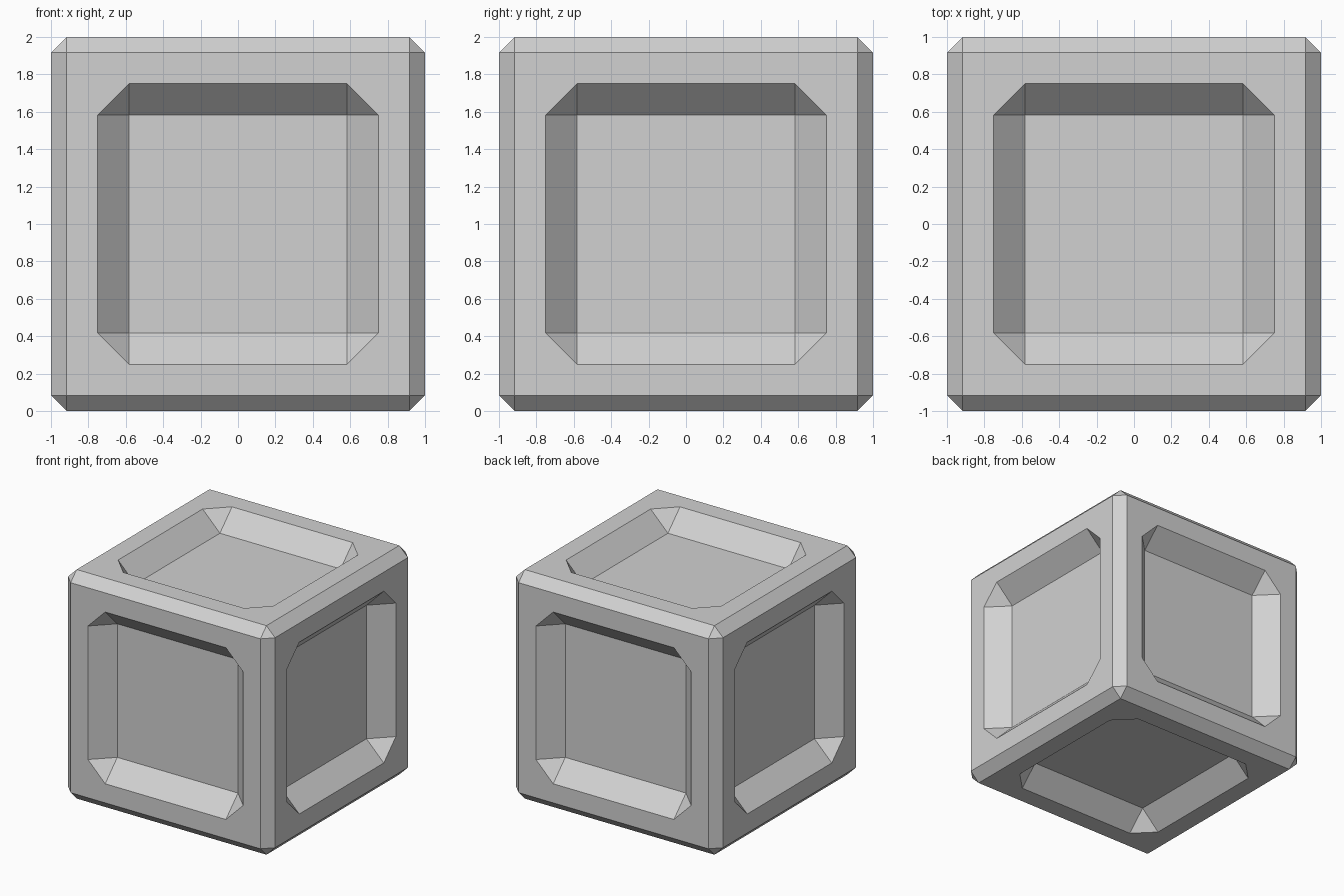
import bpy, bmesh, math
from mathutils import Matrix, Vector

if "Cube" in bpy.data.objects:
    bpy.data.objects.remove(bpy.data.objects["Cube"])

CHAMFER = 1 / 12      # outer edge chamfer
OPEN = 0.75           # half width of recess opening
FLOOR = 0.583         # half width of recess floor
DEPTH = OPEN - FLOOR  # 45 degree recess walls

bm = bmesh.new()

# Chamfered cube shell, with the six main faces removed for the panels
bmesh.ops.create_cube(bm, size=2)
bmesh.ops.bevel(bm, geom=bm.edges[:], offset=CHAMFER, offset_type='OFFSET',
                segments=1, profile=0.5, affect='EDGES')
main_faces = [f for f in bm.faces if f.calc_area() > 1]
bmesh.ops.delete(bm, geom=main_faces, context='FACES_ONLY')


def add_panel(rot):
    """Flat frame around a recess with sloped walls and cut corners."""
    def vert(x, y, z):
        return bm.verts.new(rot @ Vector((x, y, z)))

    rim = 1 - CHAMFER
    outer, floor, before, after = [], [], [], []
    for i in range(4):
        turn = Matrix.Rotation(i * math.pi / 2, 3, 'Z')
        for ring, p in ((outer, (rim, rim, 1)), (floor, (FLOOR, FLOOR, 1 - DEPTH)),
                        (before, (OPEN, FLOOR, 1)), (after, (FLOOR, OPEN, 1))):
            ring.append(vert(*(turn @ Vector(p))))
    bm.faces.new(floor)
    for i in range(4):
        j = (i + 1) % 4
        bm.faces.new((outer[i], outer[j], before[j], after[i]))   # frame side
        bm.faces.new((outer[i], after[i], before[i]))             # frame corner
        bm.faces.new((after[i], before[j], floor[j], floor[i]))   # recess wall
        bm.faces.new((before[i], after[i], floor[i]))             # recess corner


# One panel on each side of the cube
for i in range(4):
    add_panel(Matrix.Rotation(i * math.pi / 2, 3, 'X'))
for s in (-1, 1):
    add_panel(Matrix.Rotation(s * math.pi / 2, 3, 'Y'))

bmesh.ops.remove_doubles(bm, verts=bm.verts[:], dist=0.001)
bmesh.ops.recalc_face_normals(bm, faces=bm.faces[:])
bmesh.ops.translate(bm, verts=bm.verts[:], vec=(0, 0, 1))

mesh = bpy.data.meshes.new("recessed_cube")
bm.to_mesh(mesh)
bm.free()
cube = bpy.data.objects.new("recessed_cube", mesh)
bpy.context.collection.objects.link(cube)

# Plain light grey
grey = bpy.data.materials.new("light grey")
grey.diffuse_color = (0.64, 0.64, 0.64, 1)
grey.use_nodes = True
grey.node_tree.nodes["Principled BSDF"].inputs["Base Color"].default_value = grey.diffuse_color
mesh.materials.append(grey)
